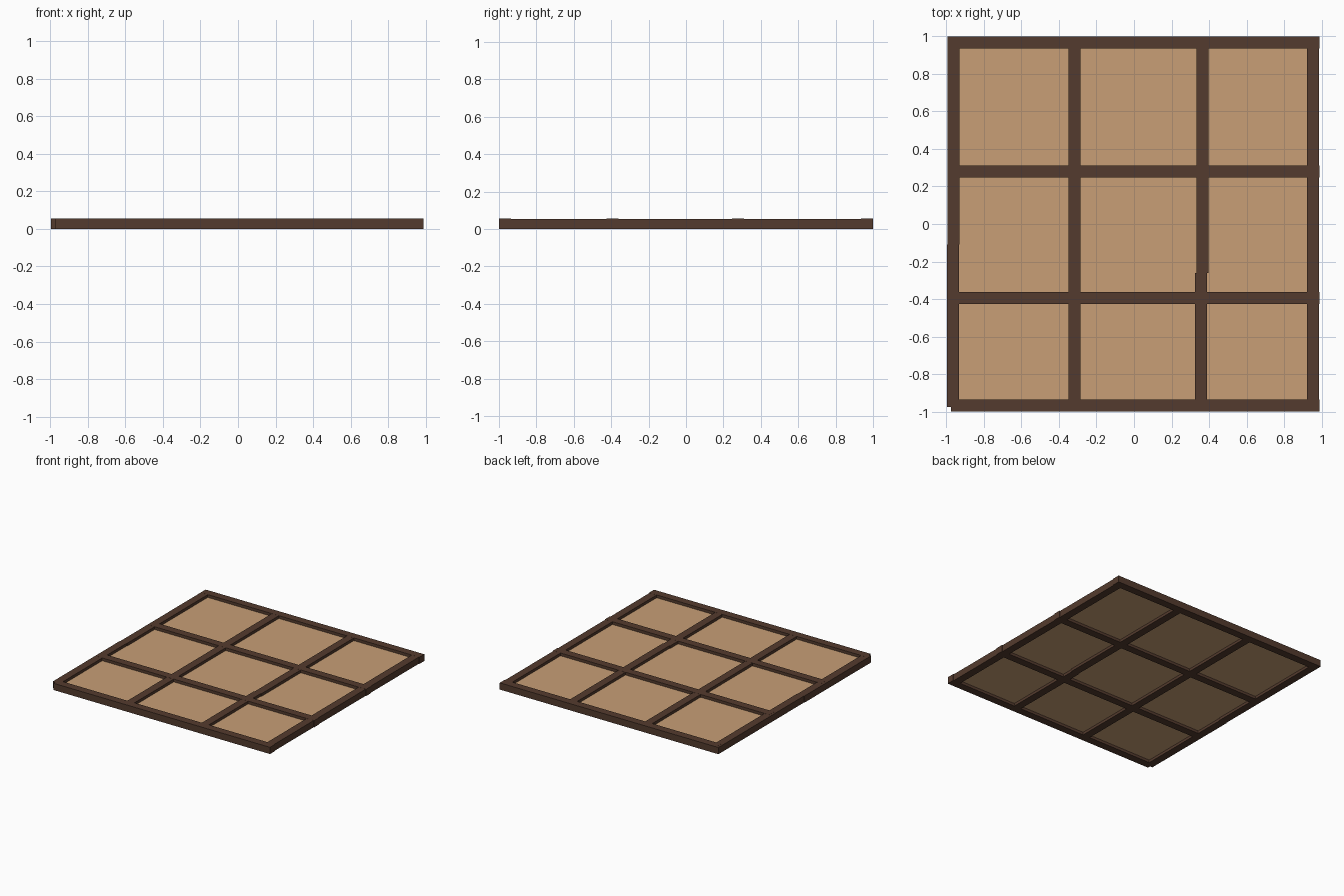
import bpy, bmesh

if "Cube" in bpy.data.objects:
    bpy.data.objects.remove(bpy.data.objects["Cube"])

H = 0.055  # lattice height


def material(name, rgb):
    m = bpy.data.materials.new(name)
    lin = [(c / 255 / 12.92) if c / 255 <= 0.04045 else ((c / 255 + 0.055) / 1.055) ** 2.4 for c in rgb]
    m.diffuse_color = (*lin, 1)
    m.use_nodes = True
    m.node_tree.nodes["Principled BSDF"].inputs["Base Color"].default_value = m.diffuse_color
    return m


wood = material("dark brown wood", (84, 59, 46))
paper = material("tan panel", (200, 159, 118))


def box(name, x0, x1, y0, y1, z0, z1, mat):
    bm = bmesh.new()
    bmesh.ops.create_cube(bm, size=1)
    for v in bm.verts:
        v.co = (x1 if v.co.x > 0 else x0, y1 if v.co.y > 0 else y0, z1 if v.co.z > 0 else z0)
    me = bpy.data.meshes.new(name)
    bm.to_mesh(me)
    bm.free()
    me.materials.append(mat)
    ob = bpy.data.objects.new(name, me)
    bpy.context.collection.objects.link(ob)
    return ob


W = 0.064  # bar width

# Bars running along x, their ends slightly proud on the right
for i, y in enumerate((-0.967, -0.394, 0.279, 0.968)):
    box(f"cross_bar_{i}", -0.975, 0.99, y - W / 2, y + W / 2, 0, H, wood)

# Bars running along y; two are made of slightly offset pieces
bars = ((-0.962, -0.11, 1.0), (-0.966, -0.975, -0.11), (-0.317, -0.98, 0.98),
        (0.364, -0.26, 0.98), (0.358, -0.98, -0.26), (0.953, -0.99, 0.99))
for i, (x, y0, y1) in enumerate(bars):
    box(f"long_bar_{i}", x - W / 2, x + W / 2, y0, y1, 0, H - 0.0005, wood)

# Thin sheet filling the openings, recessed on both sides
box("panel", -0.955, 0.945, -0.96, 0.96, 0.022, 0.032, paper)
